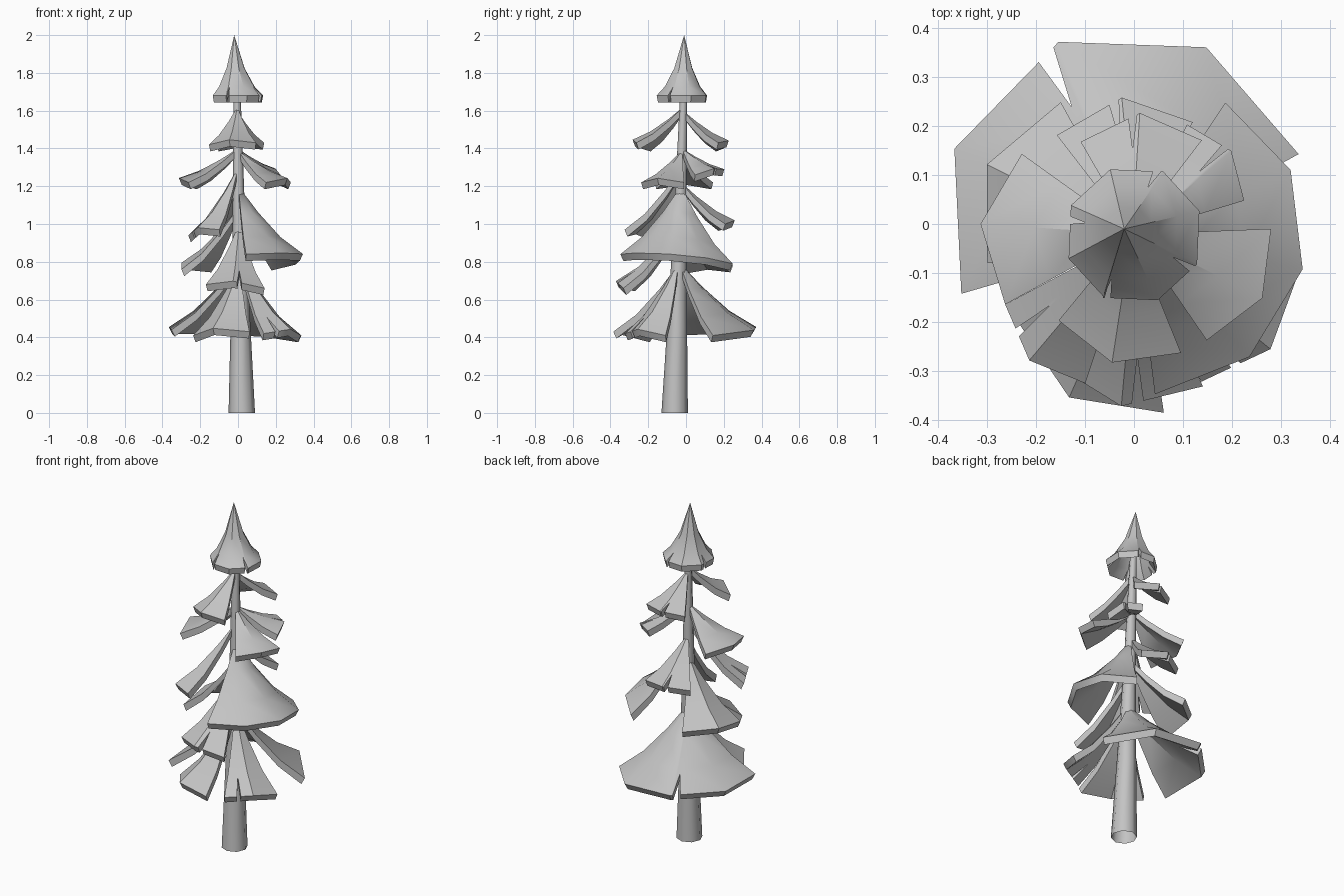
import bpy, bmesh, math
from mathutils import Vector

cube = bpy.data.objects.get("Cube")
if cube:
    bpy.data.objects.remove(cube)

GREY = (0.55, 0.55, 0.55, 1)
mat = bpy.data.materials.new("plain_grey")
mat.use_nodes = True
mat.diffuse_color = GREY
mat.node_tree.nodes["Principled BSDF"].inputs["Base Color"].default_value = GREY

FOOT, CROWN = Vector((0.02, -0.06, 0)), Vector((-0.005, -0.012, 1.7))
ORIGIN = Vector((0, 0, 0))


def axis(z):
    """Point on the leaning trunk centre line."""
    return FOOT.lerp(CROWN, z / CROWN.z)


def polar(centre, degrees, radius, z):
    angle = math.radians(degrees)
    return Vector((centre.x + radius * math.cos(angle), centre.y + radius * math.sin(angle), z))


def mix(a, b, t):
    return a + (b - a) * t


def finish(name, bm, angle):
    bmesh.ops.recalc_face_normals(bm, faces=bm.faces)
    mesh = bpy.data.meshes.new(name)
    bm.to_mesh(mesh)
    bm.free()
    mesh.materials.append(mat)
    ob = bpy.data.objects.new(name, mesh)
    bpy.context.collection.objects.link(ob)
    bpy.ops.object.select_all(action="DESELECT")
    ob.select_set(True)
    bpy.context.view_layer.objects.active = ob
    bpy.ops.object.shade_smooth_by_angle(angle=math.radians(angle))


def foliage(name, apex, hem_z, end_z, start, end, reach, end_reach, notches,
            centre=ORIGIN, rows=((0.3, 0.38), (0.65, 0.75))):
    """Thick drooping fan from an apex to a faceted hem, with V cuts in the hem."""
    steps = ((0, 0), *rows, (1, 1))
    closed = end - start == 360

    def droop(tip, f):
        p = apex.lerp(tip, f)
        for (a, da), (b, db) in zip(steps, steps[1:]):
            if a <= f <= b:
                p.z = mix(apex.z, tip.z, mix(da, db, (f - a) / (b - a)))
        return p

    # hem corners, the middle bulging out and up, then the cuts between them
    sides = max(2, math.ceil((end - start) / 45))
    tips = []
    for i in range(sides + 1):
        t = i / sides
        bulge = 0 if closed else 0.08 * math.sin(math.pi * t)
        radius = mix(reach, end_reach, t)
        tips.append(polar(centre, mix(start, end, t), radius * (1 + bulge),
                          mix(hem_z, end_z, t) + radius * bulge))
    hem = []
    for i, tip in enumerate(tips):
        hem.append((tip, 1))
        for notch in notches:
            seg, t = divmod(notch * sides, 1)
            if seg == i:
                for dt, f in ((-0.07, 1), (0, 0.72), (0.07, 1)):
                    hem.append((tip.lerp(tips[i + 1], t + dt), f))
    if closed:
        hem.pop()

    bm = bmesh.new()
    top = bm.verts.new(apex)
    fans = [[bm.verts.new(droop(tip, f)) for f in [r[0] for r in rows] + [last]]
            for tip, last in hem]
    pairs = list(zip(fans, fans[1:]))
    if closed:
        pairs.append((fans[-1], fans[0]))
    for a, b in pairs:
        bm.faces.new((top, a[0], b[0]))
        for k in range(len(rows)):
            bm.faces.new((a[k], a[k + 1], b[k + 1], b[k]))

    # underside, set down and slightly inward
    new = bmesh.ops.extrude_face_region(bm, geom=bm.faces[:], use_keep_orig=True)
    for v in new["geom"]:
        if isinstance(v, bmesh.types.BMVert):
            inward = Vector((apex.x - v.co.x, apex.y - v.co.y, 0)) * 0.05
            v.co += inward - Vector((0, 0, 0.036))
    finish(name, bm, 35)


# trunk, open at the foot
bm = bmesh.new()
rings = []
for z, radius in ((0, 0.07), (0.45, 0.053), (1, 0.034), (1.72, 0.018)):
    rings.append([bm.verts.new(polar(axis(z), 45 * k, radius, z)) for k in range(8)])
for lower, upper in zip(rings, rings[1:]):
    for k in range(8):
        j = (k + 1) % 8
        bm.faces.new((lower[k], lower[j], upper[j], upper[k]))
bm.faces.new(rings[-1])
finish("trunk", bm, 60)

# pointed crown
foliage("crown", Vector((-0.02, -0.01, 2)), 1.68, 1.68, 20, 380, 0.142, 0.142,
        (0.14, 0.41, 0.63, 0.86), Vector((0, -0.022, 0)), ((0.36, 0.55), (0.7, 0.85)))

# branches: apex height, start and end hem height, start and end bearing,
# start and end reach, cuts
BRANCHES = {
    "upper_front": (1.62, 1.42, 1.43, 232, 290, 0.25, 0.28),
    "upper_back": (1.6, 1.43, 1.42, 51, 123, 0.22, 0.2, 0.56),
    "upper_right": (1.4, 1.22, 1.22, 148, 212, 0.27, 0.31),
    "upper_left": (1.39, 1.22, 1.22, 302, 358, 0.28, 0.28),
    "upper_back_left": (1.4, 1.26, 1.29, 12, 62, 0.23, 0.23, 0.57),
    "middle_front_right": (1.3, 0.94, 0.97, 212, 253, 0.31, 0.34, 0.25),
    "middle_back": (1.22, 1, 1, 60, 131, 0.24, 0.24, 0.56),
    "middle_left": (1.2, 0.84, 0.79, 277, 413, 0.35, 0.31),
    "middle_back_right": (1.09, 0.78, 0.76, 121, 195, 0.29, 0.31),
    "lower_front": (1, 0.68, 0.66, 239, 293, 0.33, 0.36, 0.6),
    "bottom_front": (0.79, 0.41, 0.43, 220, 279, 0.31, 0.39),
    "bottom_left": (0.81, 0.42, 0.41, 293, 342, 0.35, 0.35, 0.25),
    "bottom_back": (0.8, 0.41, 0.44, 23, 202, 0.365, 0.38, 0.53),
}
for name, (height, *shape) in BRANCHES.items():
    foliage(name + "_branch", axis(height), *shape[:6], shape[6:])
